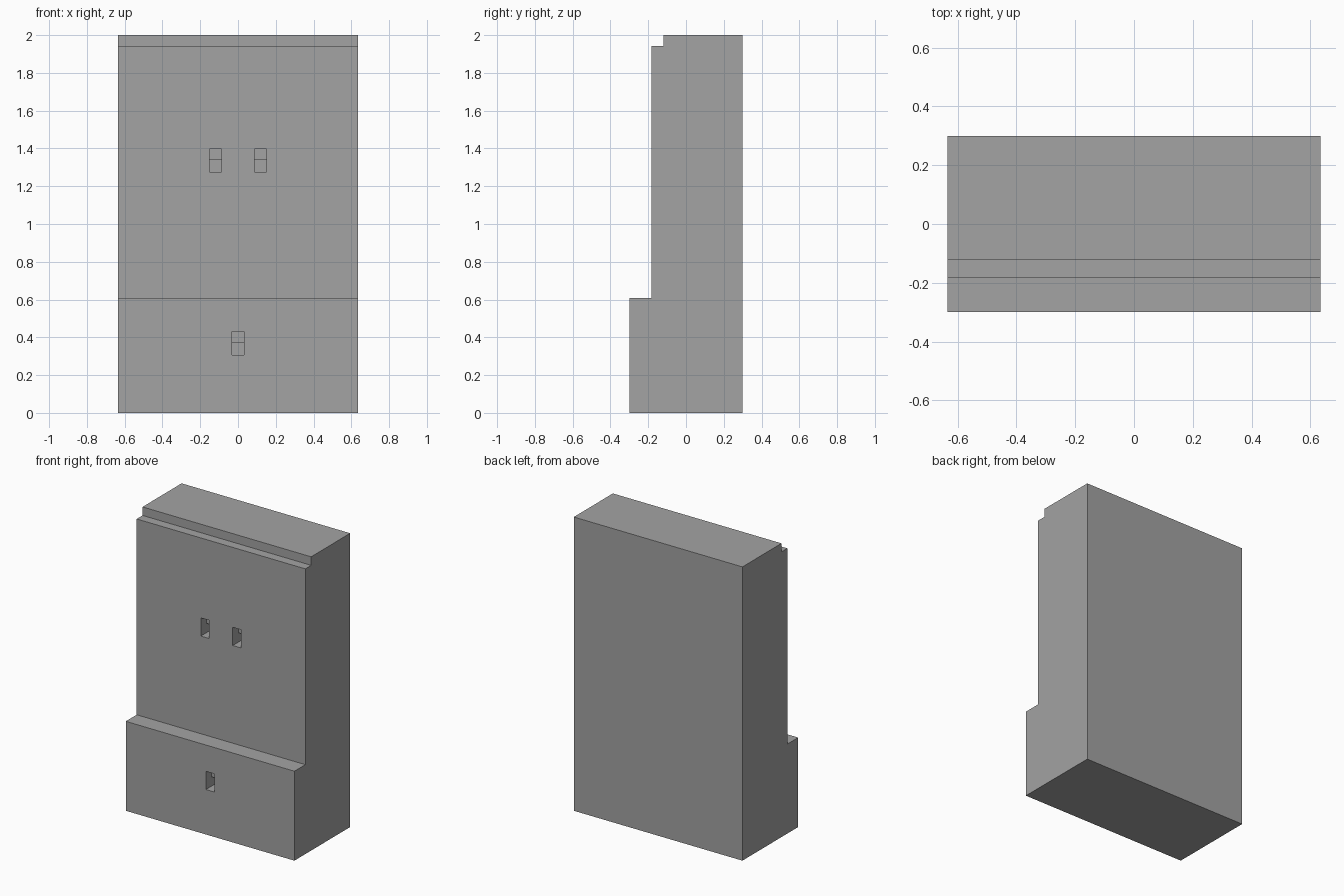
import bpy
import bmesh

if "Cube" in bpy.data.objects:
    bpy.data.objects.remove(bpy.data.objects["Cube"])

HALF_WIDTH = 0.635

grey = bpy.data.materials.new("plain_grey")
grey.diffuse_color = (0.366, 0.366, 0.366, 1)
grey.use_nodes = True
grey.node_tree.nodes["Principled BSDF"].inputs["Base Color"].default_value = grey.diffuse_color


def add_prism(bm, profile, x0, x1):
    """Extrude a closed (y, z) profile along x."""
    face = bm.faces.new([bm.verts.new((x0, y, z)) for y, z in profile])
    moved = bmesh.ops.extrude_face_region(bm, geom=[face])["geom"]
    verts = [v for v in moved if isinstance(v, bmesh.types.BMVert)]
    bmesh.ops.translate(bm, verts=verts, vec=(x1 - x0, 0, 0))


def make_object(name, bm):
    bmesh.ops.recalc_face_normals(bm, faces=bm.faces)
    mesh = bpy.data.meshes.new(name)
    bm.to_mesh(mesh)
    bm.free()
    mesh.materials.append(grey)
    obj = bpy.data.objects.new(name, mesh)
    bpy.context.collection.objects.link(obj)
    return obj


# Cabinet body: deep base, recessed upper front, small ledge at the top
bm = bmesh.new()
add_prism(bm, [(-0.3, 0), (0.3, 0), (0.3, 2), (-0.12, 2), (-0.12, 1.942),
               (-0.183, 1.942), (-0.183, 0.609), (-0.3, 0.609)],
          -HALF_WIDTH, HALF_WIDTH)
body = make_object("cabinet_body", bm)

# Finger pulls: stepped pockets, shallow above and deeper below
bm = bmesh.new()
for x, front, z in ((-0.12, -0.183, 1.336), (0.12, -0.183, 1.336), (0, -0.3, 0.368)):
    add_prism(bm, [(front - 0.05, z - 0.062), (front + 0.12, z - 0.062),
                   (front + 0.12, z + 0.002), (front + 0.06, z + 0.002),
                   (front + 0.06, z + 0.062), (front - 0.05, z + 0.062)],
              x - 0.0315, x + 0.0315)
cutter = make_object("finger_pull_cutter", bm)
cutter.hide_render = True

cut = body.modifiers.new("finger_pulls", "BOOLEAN")
cut.operation = "DIFFERENCE"
cut.solver = "EXACT"
cut.object = cutter
bpy.context.view_layer.objects.active = body
bpy.ops.object.modifier_apply(modifier=cut.name)
bpy.data.objects.remove(cutter)
